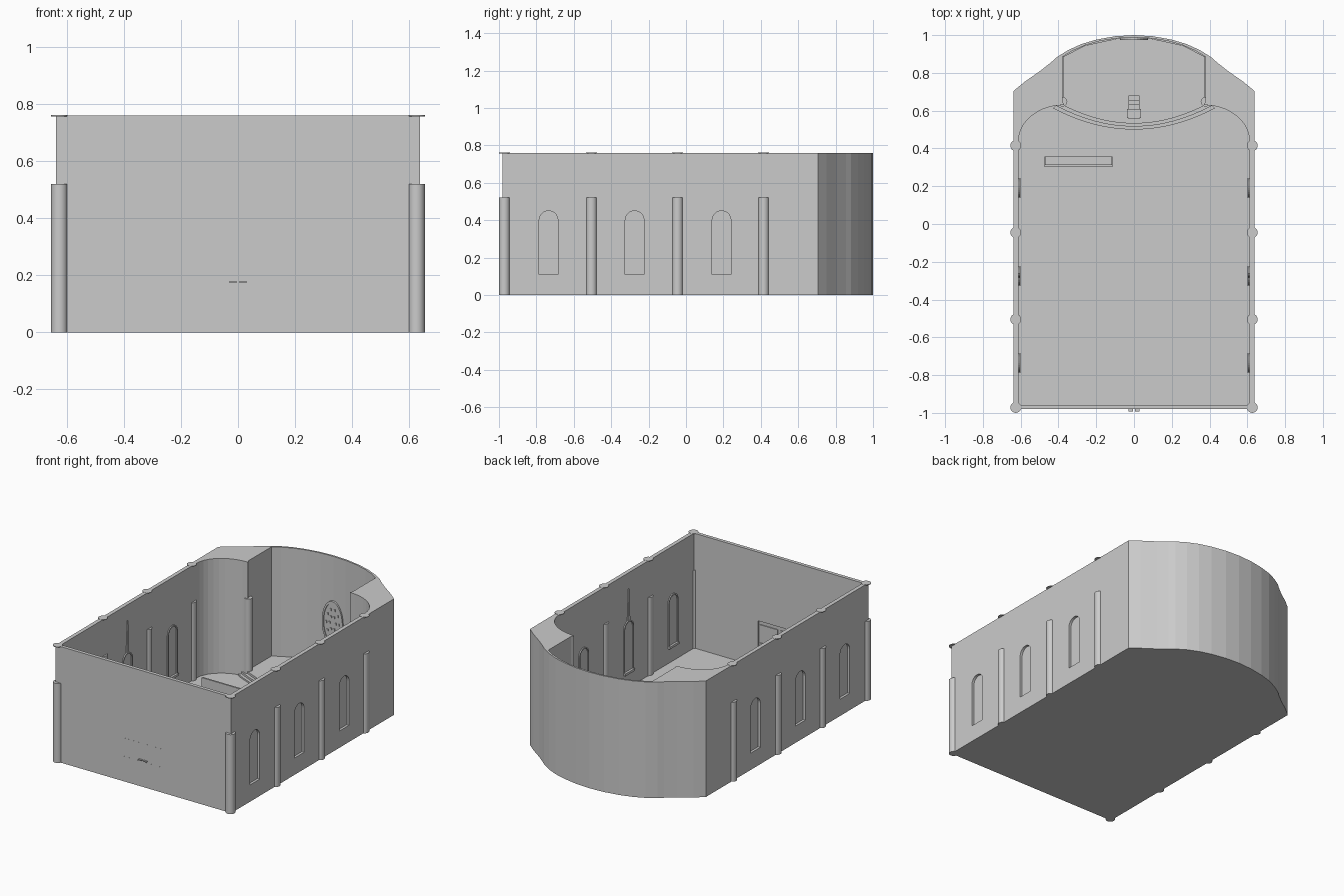
import bpy, bmesh
from math import sin, cos, pi
from mathutils import Vector

if "Cube" in bpy.data.objects:
    bpy.data.objects.remove(bpy.data.objects["Cube"])


def finish(name, bm, smooth=False):
    bmesh.ops.recalc_face_normals(bm, faces=bm.faces[:])
    me = bpy.data.meshes.new(name)
    bm.to_mesh(me)
    bm.free()
    ob = bpy.data.objects.new(name, me)
    bpy.context.collection.objects.link(ob)
    if smooth:
        bpy.context.view_layer.objects.active = ob
        ob.select_set(True)
        bpy.ops.object.shade_smooth_by_angle()
        ob.select_set(False)
    return ob


def prism(name, loop, vec, smooth=False):
    """Solid made by sweeping a closed 3D loop along vec."""
    bm = bmesh.new()
    a = [bm.verts.new(p) for p in loop]
    b = [bm.verts.new(Vector(p) + Vector(vec)) for p in loop]
    bm.faces.new(a)
    bm.faces.new(b)
    n = len(a)
    for i in range(n):
        bm.faces.new((a[i], a[(i + 1) % n], b[(i + 1) % n], b[i]))
    return finish(name, bm, smooth)


def ring(name, outer, inner, vec):
    """Frame between two loops of equal length, swept along vec."""
    bm = bmesh.new()
    v = Vector(vec)
    rows = [[bm.verts.new(Vector(p) + o) for p in l]
            for l, o in ((outer, v * 0), (outer, v), (inner, v), (inner, v * 0))]
    n = len(outer)
    for r in range(4):
        a, b = rows[r], rows[(r + 1) % 4]
        for i in range(n):
            j = (i + 1) % n
            bm.faces.new((a[i], a[j], b[j], b[i]))
    return finish(name, bm)


def box(name, x0, x1, y0, y1, z0, z1):
    return prism(name, [(x0, y0, z0), (x1, y0, z0), (x1, y1, z0), (x0, y1, z0)], (0, 0, z1 - z0))


def column(name, x, y, r, z0, z1):
    loop = [(x + r * cos(2 * pi * i / 20), y + r * sin(2 * pi * i / 20), z0) for i in range(20)]
    return prism(name, loop, (0, 0, z1 - z0), True)


def arch(hw, z0, top):
    """Round-headed window outline as (sideways, up) pairs."""
    return [(-hw, z0), (hw, z0)] + [(hw * cos(pi * i / 14), top - hw + hw * sin(pi * i / 14)) for i in range(15)]


def mirrored(half, z):
    """Close a right-half outline (ending on x = 0) with its mirror image."""
    return [(x, y, z) for x, y in half] + [(-x, y, z) for x, y in reversed(half) if x > 0]


def cut(target, cutter):
    cutter.hide_render = True
    cutter.hide_viewport = False
    m = target.modifiers.new("cut", 'BOOLEAN')
    m.operation = 'DIFFERENCE'
    m.solver = 'EXACT'
    m.object = cutter
    cutters.append(cutter)


cutters = []
H, COL_H, FLOOR = 0.76, 0.52, 0.008

# Shell: outer plan minus nave and apse
outer = [(0.637, -0.98), (0.637, 0.705), (0.58, 0.752), (0.5, 0.808), (0.44, 0.855), (0.41, 0.882),
         (0.35, 0.92), (0.28, 0.952), (0.2, 0.976), (0.1, 0.994), (0, 1.0)]
inner = [(0.611, -0.957), (0.611, 0.44)]
inner += [(0.37 + 0.241 * cos(pi / 2 * i / 10), 0.44 + 0.19 * sin(pi / 2 * i / 10)) for i in range(1, 11)]
inner += [(0.378, 0.65), (0.378, 0.885), (0.33, 0.915), (0.26, 0.946), (0.18, 0.969), (0.09, 0.983), (0, 0.987)]
shell = prism("wall_shell", mirrored(outer, 0), (0, 0, H))
cut(shell, prism("interior_cutter", mirrored(inner, FLOOR), (0, 0, 1)))

# Side windows: outside recess, inside frame and sill
for s in (-1, 1):
    for k, y in enumerate((-0.735, -0.275, 0.19)):
        big, small = arch(0.05, 0.11, 0.45), arch(0.042, 0.12, 0.442)
        cut(shell, prism("window_cutter", [(s * 0.621, y + a, z) for a, z in big], (s * 0.1, 0, 0)))
        ring("window_frame", [(s * 0.612, y + a, z) for a, z in big],
             [(s * 0.612, y + a, z) for a, z in small], (-s * 0.008, 0, 0))
        xs = sorted((s * 0.597, s * 0.612))
        box("window_sill", xs[0], xs[1], y - 0.05, y + 0.05, 0.105, 0.12)
        if k == 1:  # slim finial above the middle window
            prism("window_finial", [(s * 0.612, y - 0.012, 0.45), (s * 0.612, y + 0.012, 0.45),
                                    (s * 0.612, y, 0.66)], (-s * 0.008, 0, 0))

# Front door: inside recess with a double leaf, handles outside
cut(shell, box("door_cutter", -0.15, 0.15, -0.968, -0.9, FLOOR + 0.002, 0.31))
for s in (-1, 1):
    for z0, z1 in ((0.055, 0.165), (0.185, 0.285)):
        a, b = sorted((s * 0.01, s * 0.14))
        box("door_panel", a, b, -0.9805, -0.962, z0, z1)
    a, b = sorted((s * 0.006, s * 0.03))
    box("door_handle", a, b, -0.992, -0.979, 0.173, 0.179)

# Apply the cuts and drop the helpers
dg = bpy.context.evaluated_depsgraph_get()
cut_mesh = bpy.data.meshes.new_from_object(shell.evaluated_get(dg))
shell.modifiers.clear()
shell.data = cut_mesh
for c in cutters:
    bpy.data.objects.remove(c)

# Wall columns with flat pads on the rim, and the two apse columns
for s in (-1, 1):
    for y in (-0.971, -0.505, -0.045, 0.415):
        column("wall_column", s * 0.626, y, 0.029, 0, COL_H)
        column("rim_pad", s * 0.626, y, 0.029, H - 0.003, H + 0.001)
    column("apse_column", s * 0.378, 0.647, 0.025, FLOOR, COL_H)

# Three curved steps up to the apse platform
for i in range(3):
    y0, hw = 0.5 + 0.016 * i, 0.43 - 0.012 * i
    front = [(-hw + hw * t / 12, y0 + 0.113 * (1 - t / 12) ** 2) for t in range(25)]
    back = [(0.376, 0.66), (0.376, 0.885), (0.26, 0.945), (0.09, 0.982),
            (-0.09, 0.982), (-0.26, 0.945), (-0.376, 0.885), (-0.376, 0.66)]
    prism("platform_step", [(x, y, 0.004) for x, y in front + back], (0, 0, 0.014 * (i + 1)))
P = 0.046

# Lectern with small steps behind it
box("lectern_body", -0.038, 0.038, 0.562, 0.61, P - 0.002, 0.13)
box("lectern_shelf", -0.03, 0.03, 0.556, 0.58, 0.13, 0.137)
for i in range(3):
    box("lectern_step", -0.03, 0.03, 0.61 + 0.023 * i, 0.633 + 0.023 * i, P - 0.002, 0.105 - 0.02 * i)

# Bench facing the apse
box("bench_back", -0.475, -0.115, 0.303, 0.314, FLOOR, 0.1)
box("bench_seat", -0.475, -0.115, 0.314, 0.358, 0.048, 0.056)
for x in (-0.475, -0.123):
    box("bench_end", x, x + 0.008, 0.303, 0.358, FLOOR, 0.075)

# Decorated oval window on the apse wall
def oval(a, b, n=28):
    return [(a * cos(2 * pi * i / n), 0.988, 0.325 + b * sin(2 * pi * i / n)) for i in range(n)]


ring("apse_window_frame", oval(0.075, 0.145), oval(0.064, 0.13), (0, -0.014, 0))
prism("apse_window_pane", oval(0.066, 0.132), (0, -0.008, 0))
for k, n in ((0.35, 6), (0.7, 10)):
    for x, y, z in oval(0.064 * k, 0.13 * k, n):
        box("apse_window_stud", x - 0.005, x + 0.005, 0.975, 0.982, z - 0.007, z + 0.007)
